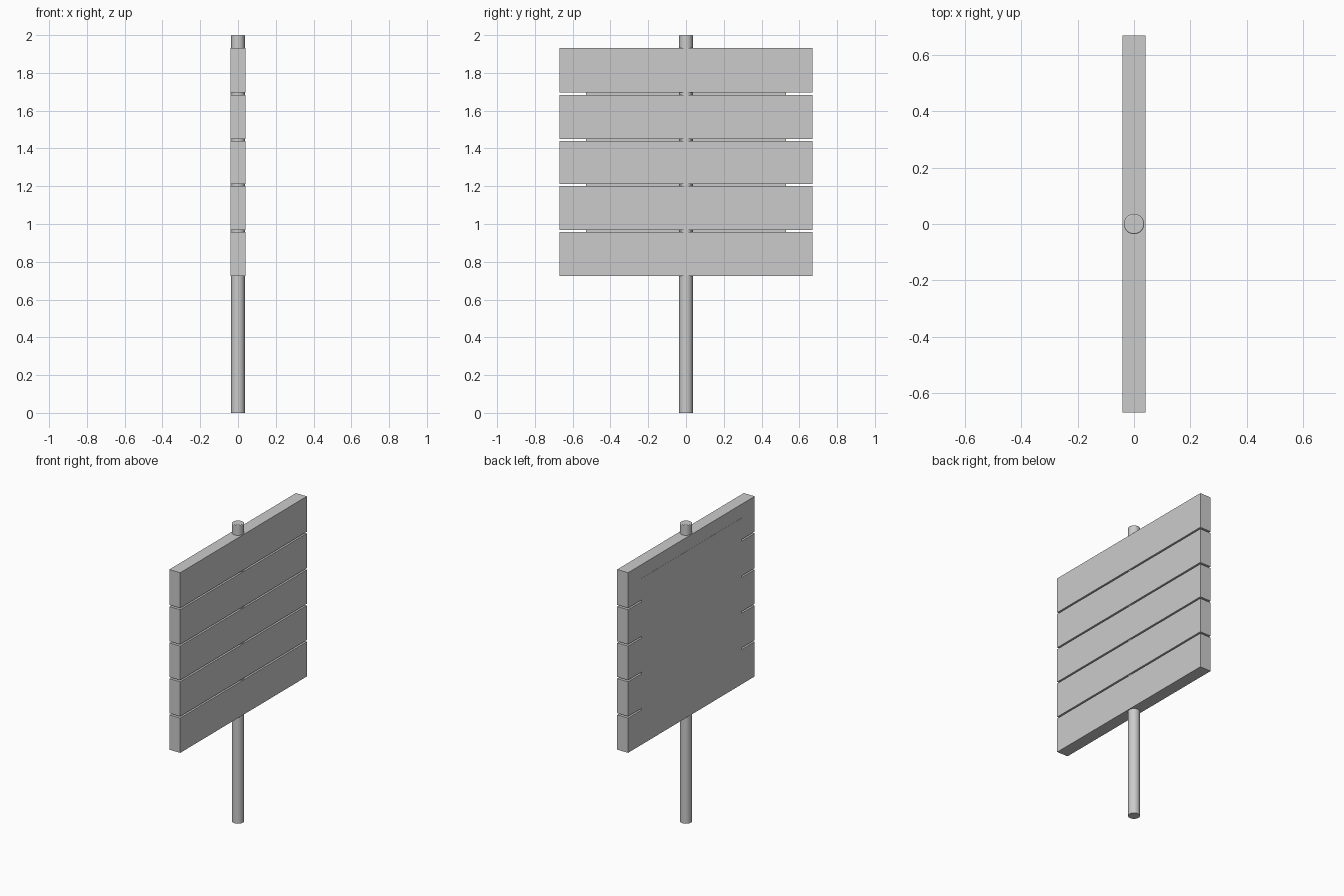
import bpy

if "Cube" in bpy.data.objects:
    bpy.data.objects.remove(bpy.data.objects["Cube"])


def box(name, lo, hi):
    size = [b - a for a, b in zip(lo, hi)]
    mid = [(a + b) / 2 for a, b in zip(lo, hi)]
    bpy.ops.mesh.primitive_cube_add(size=1, location=mid)
    ob = bpy.context.object
    ob.name = name
    ob.scale = size
    bpy.ops.object.transform_apply(location=False, rotation=False, scale=True)
    return ob


# Round post: straight shaft with a slightly eased top edge
RADIUS, EASE, HEIGHT = 0.036, 0.004, 2.0
bpy.ops.mesh.primitive_cylinder_add(vertices=32, radius=RADIUS, depth=HEIGHT,
                                    location=(0, 0, HEIGHT / 2))
post = bpy.context.object
post.name = "post"
weights = post.data.attributes.new("bevel_weight_edge", 'FLOAT', 'EDGE')
for edge in post.data.edges:
    if all(post.data.vertices[v].co.z > 0 for v in edge.vertices):
        weights.data[edge.index].value = 1.0
bevel = post.modifiers.new("eased_top", 'BEVEL')
bevel.limit_method = 'WEIGHT'
bevel.width = EASE
bevel.segments = 2
bpy.ops.object.shade_smooth_by_angle()

# Five horizontal planks with narrow gaps between them
planks = [(0.725, 0.958), (0.969, 1.201), (1.212, 1.440),
          (1.451, 1.684), (1.695, 1.932)]
for i, (z0, z1) in enumerate(planks, 1):
    box(f"plank_{i}", (-0.04, -0.67, z0), (0.041, 0.67, z1))

# Thin sign sheet fixed on the back of the planks
box("sign_sheet", (-0.041, -0.53, 0.84), (-0.038, 0.53, 1.84))
